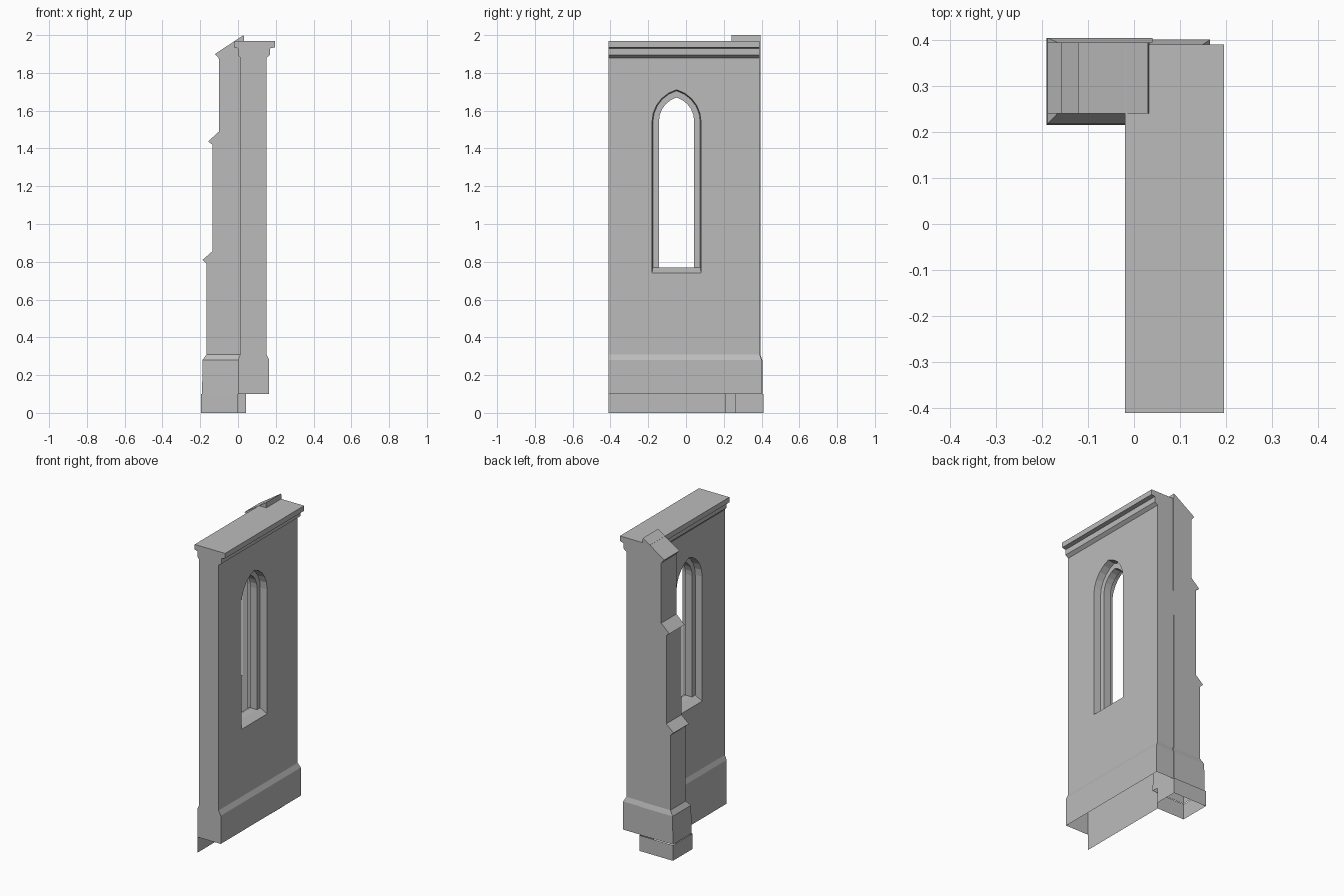
import bpy, bmesh, math

cube = bpy.data.objects.get("Cube")
if cube:
    bpy.data.objects.remove(cube, do_unlink=True)

stone = bpy.data.materials.new("grey_stone")
stone.use_nodes = True
colour = (0.5, 0.5, 0.5, 1)
stone.diffuse_color = colour
stone.node_tree.nodes["Principled BSDF"].inputs["Base Color"].default_value = colour


def finish(name, bm, closed=True):
    if closed:
        bmesh.ops.recalc_face_normals(bm, faces=bm.faces)
    mesh = bpy.data.meshes.new(name)
    bm.to_mesh(mesh)
    bm.free()
    mesh.materials.append(stone)
    obj = bpy.data.objects.new(name, mesh)
    bpy.context.collection.objects.link(obj)
    return obj


def loft(name, rings, cap=True):
    """Join equal-length rings of points into one skin."""
    bm = bmesh.new()
    loops = [[bm.verts.new(p) for p in ring] for ring in rings]
    n = len(loops[0])
    for a, b in zip(loops, loops[1:]):
        for i in range(n):
            j = (i + 1) % n
            bm.faces.new((a[i], a[j], b[j], b[i]))
    if cap:
        bm.faces.new(loops[0])
        bm.faces.new(loops[-1])
    return finish(name, bm)


def rect(z, x0, x1, y0, y1):
    return [(x0, y0, z), (x1, y0, z), (x1, y1, z), (x0, y1, z)]


def open_bottom(obj, z):
    """Remove the downward faces at height z."""
    bm = bmesh.new()
    bm.from_mesh(obj.data)
    low = [f for f in bm.faces if all(abs(v.co.z - z) < 0.001 for v in f.verts)]
    bmesh.ops.delete(bm, geom=low, context="FACES")
    bm.to_mesh(obj.data)
    bm.free()


FRONT, BACK = -0.41, 0.39
PLINTH_Z = 0.10

# Wall with plinth, moulding and coping: z, x range, back end
levels = [(PLINTH_Z, 0, 0.165, 0.4), (0.28, 0, 0.165, 0.4),
          (0.31, 0.012, 0.15, BACK), (1.88, 0.012, 0.15, BACK),
          (1.895, 0, 0.17, BACK), (1.93, 0, 0.17, BACK),
          (1.935, -0.02, 0.195, BACK), (1.968, -0.02, 0.195, BACK)]
wall = loft("window_wall", [rect(z, x0, x1, FRONT, y1) for z, x0, x1, y1 in levels])


# Pointed window: through opening plus a stepped recess on each side
def lancet(x, half, sill, spring, rise, centre=-0.05, steps=5):
    radius = (half ** 2 + rise ** 2) / (2 * half)
    sweep = math.asin(rise / radius)
    arc = [(radius * math.cos(sweep * i / steps) - radius + half,
            spring + radius * math.sin(sweep * i / steps)) for i in range(steps + 1)]
    side = [(half, sill)] + arc
    outline = side + [(-y, z) for y, z in reversed(side) if y > 0.001]
    return [(x, centre + y, z) for y, z in outline]


def cut(target, rings):
    cutter = loft("window_cutter", rings)
    cutter.hide_render = True
    mod = target.modifiers.new("window", "BOOLEAN")
    mod.object, mod.operation, mod.solver = cutter, "DIFFERENCE", "EXACT"
    bpy.context.view_layer.objects.active = target
    bpy.ops.object.modifier_apply(modifier=mod.name)
    bpy.data.objects.remove(cutter, do_unlink=True)


for inner, outer in ((0.105, 0.16), (0.057, 0.002)):
    cut(wall, [lancet(inner, 0.125, 0.77, 1.54, 0.165),
               lancet(outer, 0.131, 0.735, 1.54, 0.172)])
cut(wall, [lancet(x, 0.093, 0.77, 1.545, 0.125) for x in (-0.1, 0.3)])
open_bottom(wall, PLINTH_Z)

# Stepped buttress with sloping weathered ledges
profile = [(0.03, 0.3), (-0.166, 0.3), (-0.166, 0.79), (-0.188, 0.81),
           (-0.136, 0.855), (-0.136, 1.42), (-0.158, 1.437),
           (-0.1, 1.49), (-0.1, 1.875), (-0.122, 1.9), (0.03, 2), (0.034, 1.95)]
buttress = loft("buttress", [[(x, y, z) for x, z in profile] for y in (0.24, 0.394)])
open_bottom(buttress, 0.3)

# Buttress plinth with sloping top
loft("buttress_plinth", [rect(PLINTH_Z, -0.19, 0.04, 0.215, 0.404),
                         rect(0.28, -0.188, 0.04, 0.217, 0.404),
                         rect(0.31, -0.166, 0.04, 0.24, 0.394)], cap=False)

# Foundation skirt, a thin open strip
path = [(0, FRONT), (0, 0.212), (-0.195, 0.212), (-0.195, 0.41), (0.043, 0.41), (0.043, 0.262)]
bm = bmesh.new()
strip = [[bm.verts.new((x, y, z)) for z in (0, PLINTH_Z)] for x, y in path]
for (a, b), (c, d) in zip(strip, strip[1:]):
    bm.faces.new((a, b, d, c))
finish("foundation_skirt", bm, closed=False)
